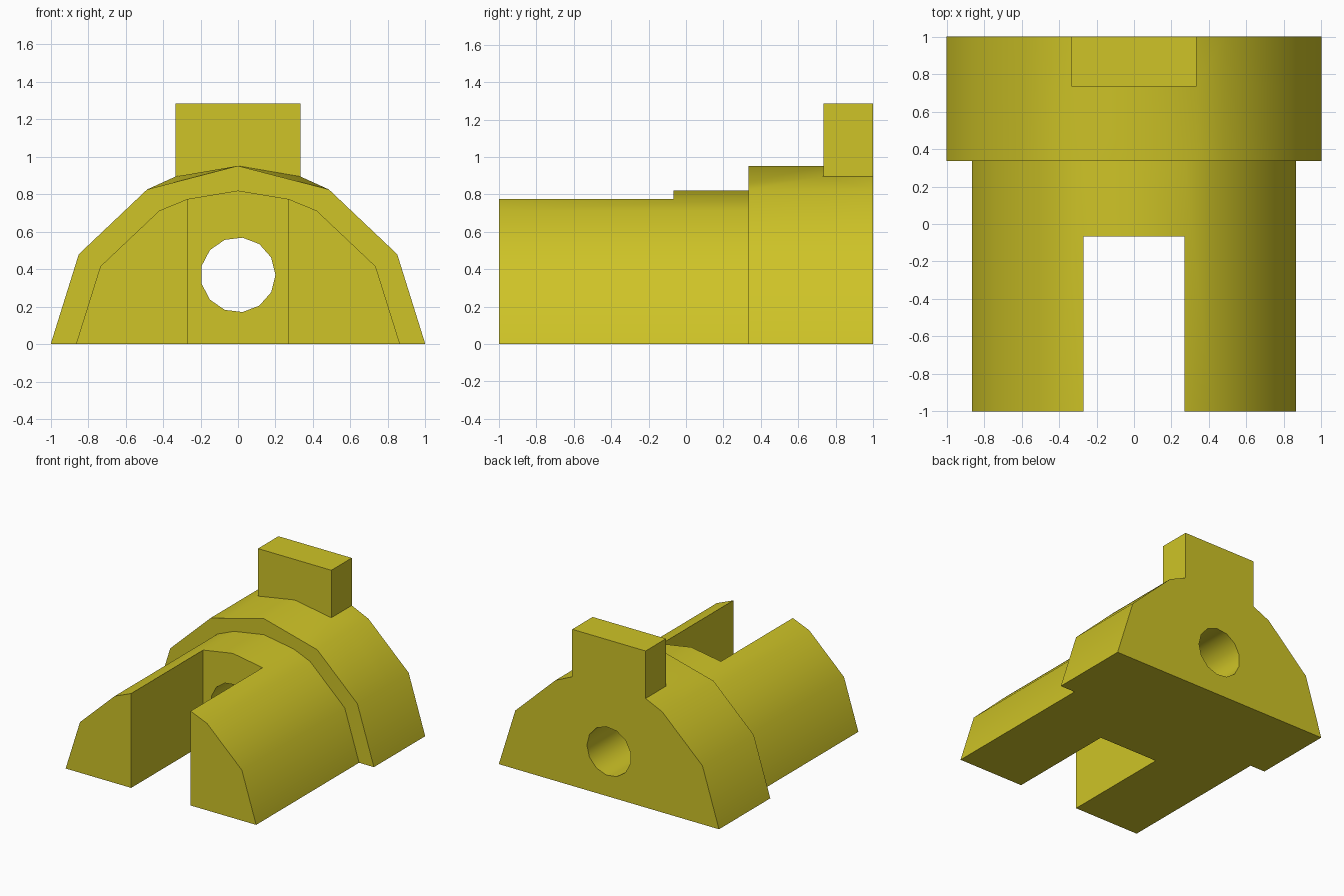
import bpy, bmesh, math

if "Cube" in bpy.data.objects:
    bpy.data.objects.remove(bpy.data.objects["Cube"])

mat = bpy.data.materials.new("mustard yellow")
mat.diffuse_color = (0.62, 0.55, 0.02, 1)
mat.use_nodes = True
mat.node_tree.nodes["Principled BSDF"].inputs["Base Color"].default_value = mat.diffuse_color


def finish(name, bm):
    bmesh.ops.recalc_face_normals(bm, faces=bm.faces)
    me = bpy.data.meshes.new(name)
    bm.to_mesh(me)
    bm.free()
    ob = bpy.data.objects.new(name, me)
    me.materials.append(mat)
    bpy.context.collection.objects.link(ob)
    return ob


def mirrored(half):
    """Closed outline from the right half, listed bottom to top centre."""
    return half + [(-x, z) for x, z in reversed(half) if x > 0]


def loft(name, rings):
    """Solid through matching outlines; rings = [(y, outline), ...]."""
    bm = bmesh.new()
    vs = [[bm.verts.new((x, y, z)) for x, z in pts] for y, pts in rings]
    n = len(vs[0])
    for a, b in zip(vs, vs[1:]):
        for i in range(n):
            j = (i + 1) % n
            bm.faces.new((a[i], a[j], b[j], b[i]))
    bm.faces.new(vs[0])
    bm.faces.new(vs[-1])
    return finish(name, bm)


def box(name, x, y0, y1, z0, z1):
    return loft(name, [(y, [(x, z0), (x, z1), (-x, z1), (-x, z0)]) for y in (y0, y1)])


def boolean(target, tool, op):
    m = target.modifiers.new(op, 'BOOLEAN')
    m.operation, m.object, m.solver = op, tool, 'EXACT'
    bpy.context.view_layer.objects.active = target
    bpy.ops.object.modifier_apply(modifier=m.name)
    bpy.data.objects.remove(tool)


# Wide rear shoulder: its crown swells slightly toward the block
def shoulder_outline(mid_z):
    return mirrored([(1, 0), (0.85, 0.48), (0.485, 0.826), (0.333, mid_z), (0, 0.952)])


rear = shoulder_outline(0.895)
housing = loft("housing", [(0.335, shoulder_outline(0.8655)), (0.735, rear), (1, rear)])

# Narrower front body with an open slot
front = mirrored([(0.865, 0), (0.735, 0.415), (0.42, 0.713), (0.27, 0.775), (0, 0.82)])
body = loft("front_body", [(-1, front), (0.6, front)])
boolean(body, box("slot_cutter", 0.27, -1.5, -0.067, -0.5, 1.5), 'DIFFERENCE')
boolean(housing, body, 'UNION')

# Upright block on the rear crown
boolean(housing, box("top_block", 0.333, 0.735, 1, 0.65, 1.285), 'UNION')

# Bore running front to back
circle = [(0.2 * math.cos(2 * math.pi * i / 13), 0.37 + 0.2 * math.sin(2 * math.pi * i / 13))
          for i in range(13)]
boolean(housing, loft("bore_cutter", [(-0.5, circle), (1.5, circle)]), 'DIFFERENCE')

# Smooth curved sides, sharp corners
bpy.ops.object.select_all(action='DESELECT')
housing.select_set(True)
bpy.context.view_layer.objects.active = housing
bpy.ops.object.shade_smooth_by_angle(angle=math.radians(40))
